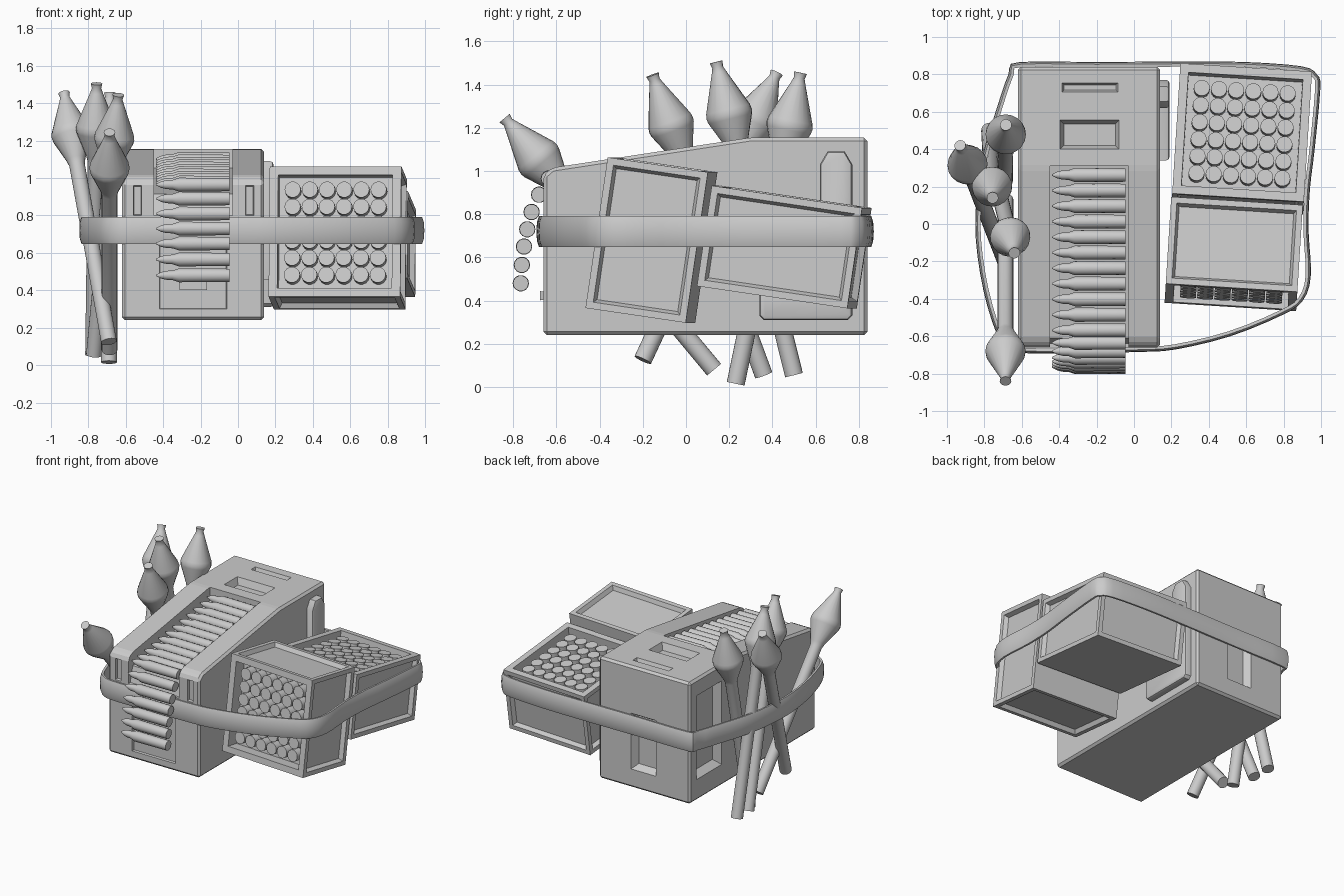
import bpy, bmesh, math
from mathutils import Vector, Matrix

if "Cube" in bpy.data.objects:
    bpy.data.objects.remove(bpy.data.objects["Cube"])


def finish(bm, name, smooth=None):
    bmesh.ops.recalc_face_normals(bm, faces=bm.faces)
    me = bpy.data.meshes.new(name)
    bm.to_mesh(me)
    bm.free()
    ob = bpy.data.objects.new(name, me)
    bpy.context.collection.objects.link(ob)
    if smooth:
        bpy.ops.object.select_all(action='DESELECT')
        ob.select_set(True)
        bpy.context.view_layer.objects.active = ob
        bpy.ops.object.shade_smooth_by_angle(angle=math.radians(smooth))
    return ob


def prism(bm, yz, x0, x1):
    """Extrude a side profile across x."""
    a = [bm.verts.new((x0, y, z)) for y, z in yz]
    b = [bm.verts.new((x1, y, z)) for y, z in yz]
    n = len(yz)
    bm.faces.new(a)
    bm.faces.new(b[::-1])
    for i in range(n):
        j = (i + 1) % n
        bm.faces.new((a[i], b[i], b[j], a[j]))


def lathe(bm, profile, start, direction, sides):
    """Revolve (distance, radius) pairs about an axis, with capped ends."""
    rot = Vector(direction).to_track_quat('Z', 'Y').to_matrix()
    rings = []
    for d, r in profile:
        rings.append([bm.verts.new(Vector(start) + rot @ Vector(
            (r * math.cos(2 * math.pi * k / sides), r * math.sin(2 * math.pi * k / sides), d)))
            for k in range(sides)])
    for p, q in zip(rings, rings[1:]):
        for k in range(sides):
            m = (k + 1) % sides
            bm.faces.new((p[k], p[m], q[m], q[k]))
    bm.faces.new(rings[0])
    bm.faces.new(rings[-1])


def pocket(bm, axis, sign, surf, u, v, depth, taper):
    """Tapered cutter sunk into the face at 'surf' along an axis; u, v are ranges."""
    ua, va = [k for k in range(3) if k != axis]
    rings = []
    for d, t in ((-depth, taper), (0.02, -taper * 0.02 / depth)):
        ring = []
        for a, b in ((u[0] + t, v[0] + t), (u[1] - t, v[0] + t),
                     (u[1] - t, v[1] - t), (u[0] + t, v[1] - t)):
            co = [0, 0, 0]
            co[axis], co[ua], co[va] = surf + sign * d, a, b
            ring.append(bm.verts.new(co))
        rings.append(ring)
    p, q = rings
    bm.faces.new(p)
    bm.faces.new(q[::-1])
    for i in range(4):
        j = (i + 1) % 4
        bm.faces.new((p[i], q[i], q[j], p[j]))


# main ammunition box with sloped lid
bm = bmesh.new()
prism(bm, [(-.66, .24), (.84, .24), (.84, 1.155), (.30, 1.155), (-.62, 1.015), (-.66, .98)], -.62, .14)
bmesh.ops.recalc_face_normals(bm, faces=bm.faces)
bmesh.ops.bevel(bm, geom=bm.edges[:], offset=.016, segments=1, affect='EDGES', profile=.5)
body = finish(bm, "main_box")

# belt channel and recesses cut into the box
bm = bmesh.new()
prism(bm, [(.31, 1.25), (.31, 1.055), (-.61, .915), (-.64, .80), (-.8, .80), (-.8, 1.25)], -.45, -.03)
pocket(bm, 2, 1, 1.155, (-.385, -.085), (.705, .755), .03, .012)
pocket(bm, 2, 1, 1.155, (-.395, -.08), (.40, .555), .05, .02)
for x in (-.56, .04):
    pocket(bm, 1, -1, -.66, (x, x + .045), (.80, .96), .02, .004)
pocket(bm, 1, -1, -.66, (-.42, -.06), (.30, .68), .015, .004)
pocket(bm, 1, 1, .84, (-.34, -.13), (.38, .80), .05, .03)
pocket(bm, 0, -1, -.62, (.46, .76), (.40, 1.03), .05, .04)
cutter = finish(bm, "recess_cutter")
mod = body.modifiers.new("recesses", 'BOOLEAN')
mod.operation, mod.solver, mod.object = 'DIFFERENCE', 'EXACT', cutter
bpy.context.view_layer.objects.active = body
bpy.ops.object.modifier_apply(modifier="recesses")
bpy.data.objects.remove(cutter)

# raised lip across the front recess
bm = bmesh.new()
pocket(bm, 1, -1, -.655, (-.31, -.17), (.405, .44), .01, .002)
finish(bm, "front_latch")

# L-shaped handle on the right side
bm = bmesh.new()
prism(bm, [(.36, .31), (.75, .31), (.77, .33), (.77, 1.03), (.735, 1.09), (.655, 1.09), (.62, 1.03),
           (.62, .46), (.34, .46), (.34, .33)], .11, .19)
bmesh.ops.recalc_face_normals(bm, faces=bm.faces)
bmesh.ops.bevel(bm, geom=[e for e in bm.edges if all(v.co.x > .18 for v in e.verts)],
                offset=.018, segments=2, affect='EDGES', profile=.5)
finish(bm, "side_handle", 35)

# cartridge belt, lying in the channel and hanging over the front
bm = bmesh.new()
belt = [(.262 - .083 * i, 1.102 - .0126 * i) for i in range(11)]
belt += [(-.635, .965), (-.68, .89), (-.715, .81), (-.735, .73), (-.75, .65), (-.76, .565), (-.765, .48)]
shell = [(0, .036), (.27, .038), (.305, .026), (.335, .025), (.365, .018), (.393, .004)]
for y, z in belt:
    lathe(bm, shell, (-.045, y, z), (-1, 0, 0), 14)
finish(bm, "cartridge_belt", 40)

# two tilted crates, one opening up and one opening to the front
W, D, TILT, TURN = .705, .47, -8.4, -3.6


def crate(name, loc, pitch):
    place = (Matrix.Translation(loc) @ Matrix.Rotation(math.radians(TURN), 4, 'Z')
             @ Matrix.Rotation(math.radians(TILT + pitch), 4, 'X'))
    bm = bmesh.new()
    bmesh.ops.create_cube(bm, size=1, matrix=Matrix.Diagonal((W, W, D, 1)))
    bm.normal_update()
    sides = [f for f in bm.faces if abs(f.normal.z) < .5]
    mouth = [f for f in bm.faces if f.normal.z > .5]
    bmesh.ops.inset_individual(bm, faces=sides, thickness=.045, depth=0)
    bmesh.ops.inset_individual(bm, faces=sides, thickness=.02, depth=-.03)
    bmesh.ops.inset_individual(bm, faces=mouth, thickness=.065, depth=0)
    bmesh.ops.inset_individual(bm, faces=mouth, thickness=.003, depth=-.09)
    bm.transform(place)
    finish(bm, name)
    bm = bmesh.new()
    for i in range(6):
        for j in range(6):
            lathe(bm, [(0, .043), (.09, .043)],
                  ((i - 2.5) * .092, (j - 2.5) * .092, D / 2 - .11), (0, 0, 1), 14)
    bm.transform(place)
    finish(bm, name + "_rounds", 40)


crate("back_crate", (.576, .455, .648), 0)
crate("front_crate", (.533, -.16, .68), 90)

# bundle of rockets on the left: (nose tip, tube end)
rockets = [((-.64, -.155, 1.445), (-.77, .36, .055)),
           ((-.756, .14, 1.505), (-.775, .50, .055)),
           ((-.93, .42, 1.455), (-.69, -.20, .125)),
           ((-.685, .53, 1.455), (-.69, .23, .015)),
           ((-.687, -.84, 1.245), (-.687, .13, .08))]
for n, (tip, end) in enumerate(rockets):
    axis = Vector(end) - Vector(tip)
    bm = bmesh.new()
    lathe(bm, [(0, .031), (.025, .025), (.05, .034), (.225, .104), (.25, .108), (.27, .104),
               (.40, .05), (.43, .042), (axis.length, .042)], tip, axis, 20)
    finish(bm, "rocket_%d" % (n + 1), 40)

# strap looped around everything
pts = [(-.61, .85), (-.2, .85), (.25, .853), (.6, .85), (.89, .828), (.965, .79), (.98, .72), (.95, .4),
       (.925, .19), (.917, -.03), (.93, -.27), (.89, -.40), (.78, -.475), (.51, -.585), (.22, -.655),
       (.03, -.668), (-.3, -.675), (-.57, -.675), (-.66, -.65), (-.72, -.58), (-.79, -.35), (-.83, -.08),
       (-.825, .15), (-.79, .38), (-.72, .61), (-.655, .80)]
pts = [Vector(p) for p in pts]
N = len(pts)
path = []
for i in range(N):
    a, b, c, d = (pts[(i + k) % N] for k in (-1, 0, 1, 2))
    for t in (0, 1 / 3, 2 / 3):
        path.append(.5 * (2 * b + (c - a) * t + (2 * a - 5 * b + 4 * c - d) * t * t
                          + (3 * b - a - 3 * c + d) * t ** 3))
section = [(-.012, .65), (.004, .648), (.013, .675), (.016, .72), (.013, .765), (.004, .792), (-.012, .79)]
bm = bmesh.new()
rings = []
for i, p in enumerate(path):
    t = (path[(i + 1) % len(path)] - path[i - 1]).normalized()
    out = Vector((-t.y, t.x))
    rings.append([bm.verts.new((*(p + out * o), z)) for o, z in section])
for i, r in enumerate(rings):
    q = rings[(i + 1) % len(rings)]
    for k in range(len(section)):
        m = (k + 1) % len(section)
        bm.faces.new((r[k], q[k], q[m], r[m]))
finish(bm, "strap", 50)
